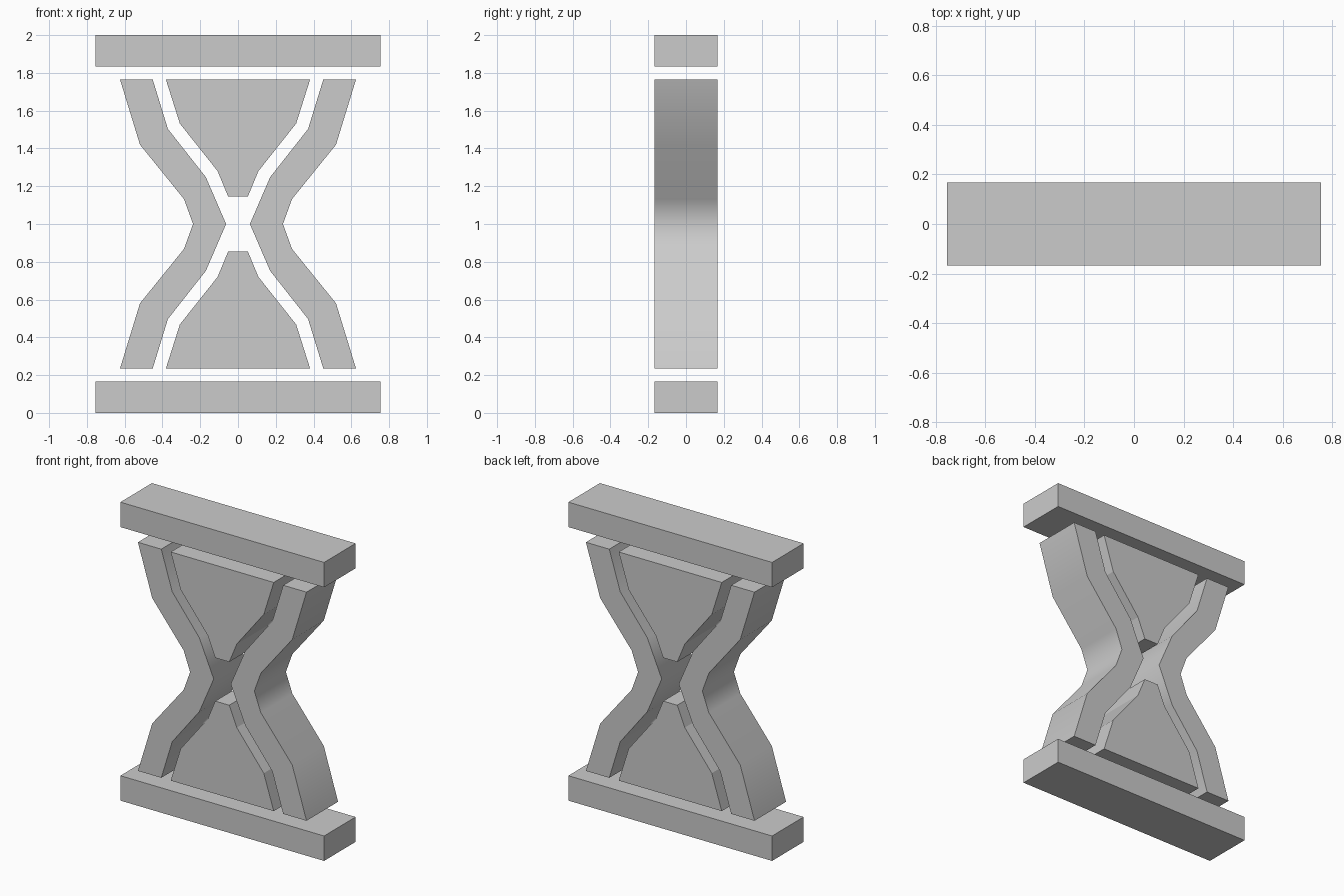
import bpy, bmesh, math

if "Cube" in bpy.data.objects:
    bpy.data.objects.remove(bpy.data.objects["Cube"])

DEPTH = 0.334      # every part shares the same thickness
MID = 1.0          # height of the waist


def extrude_profile(name, pts):
    """Extrude an x-z outline along y, centred on y = 0."""
    bm = bmesh.new()
    face = bm.faces.new([bm.verts.new((x, -DEPTH / 2, z)) for x, z in pts])
    ext = bmesh.ops.extrude_face_region(bm, geom=[face], use_keep_orig=True)
    moved = [g for g in ext["geom"] if isinstance(g, bmesh.types.BMVert)]
    bmesh.ops.translate(bm, verts=moved, vec=(0, DEPTH, 0))
    bmesh.ops.recalc_face_normals(bm, faces=bm.faces[:])
    mesh = bpy.data.meshes.new(name)
    bm.to_mesh(mesh)
    bm.free()
    ob = bpy.data.objects.new(name, mesh)
    bpy.context.collection.objects.link(ob)
    return ob


def flip_x(pts):
    return [(-x, z) for x, z in pts]


def flip_z(pts):
    return [(x, 2 * MID - z) for x, z in pts]


# End plates
plate = [(-0.755, 0), (0.755, 0), (0.755, 0.167), (-0.755, 0.167)]
extrude_profile("bottom_plate", plate)
extrude_profile("top_plate", flip_z(plate))

# Bent side walls: upper half of each edge, mirrored about the waist
outer = [(0.625, 1.766), (0.519, 1.42), (0.286, 1.132), (0.238, 1.0)]
inner = [(0.452, 1.766), (0.371, 1.503), (0.17, 1.248), (0.063, 1.0)]
wall = (outer + flip_z(outer[:-1])[::-1]
        + flip_z(inner[:-1]) + inner[::-1])
for name, pts in (("right_wall", wall), ("left_wall", flip_x(wall))):
    ob = extrude_profile(name, pts)
    bpy.ops.object.select_all(action="DESELECT")
    ob.select_set(True)
    bpy.context.view_layer.objects.active = ob
    bpy.ops.object.shade_smooth_by_angle(angle=math.radians(50))

# Sand masses: half outline mirrored left to right
half = [(0.382, 1.766), (0.308, 1.532), (0.108, 1.28), (0.052, 1.145)]
sand = half + flip_x(half)[::-1]
extrude_profile("upper_sand", sand)
extrude_profile("lower_sand", flip_z(sand))
